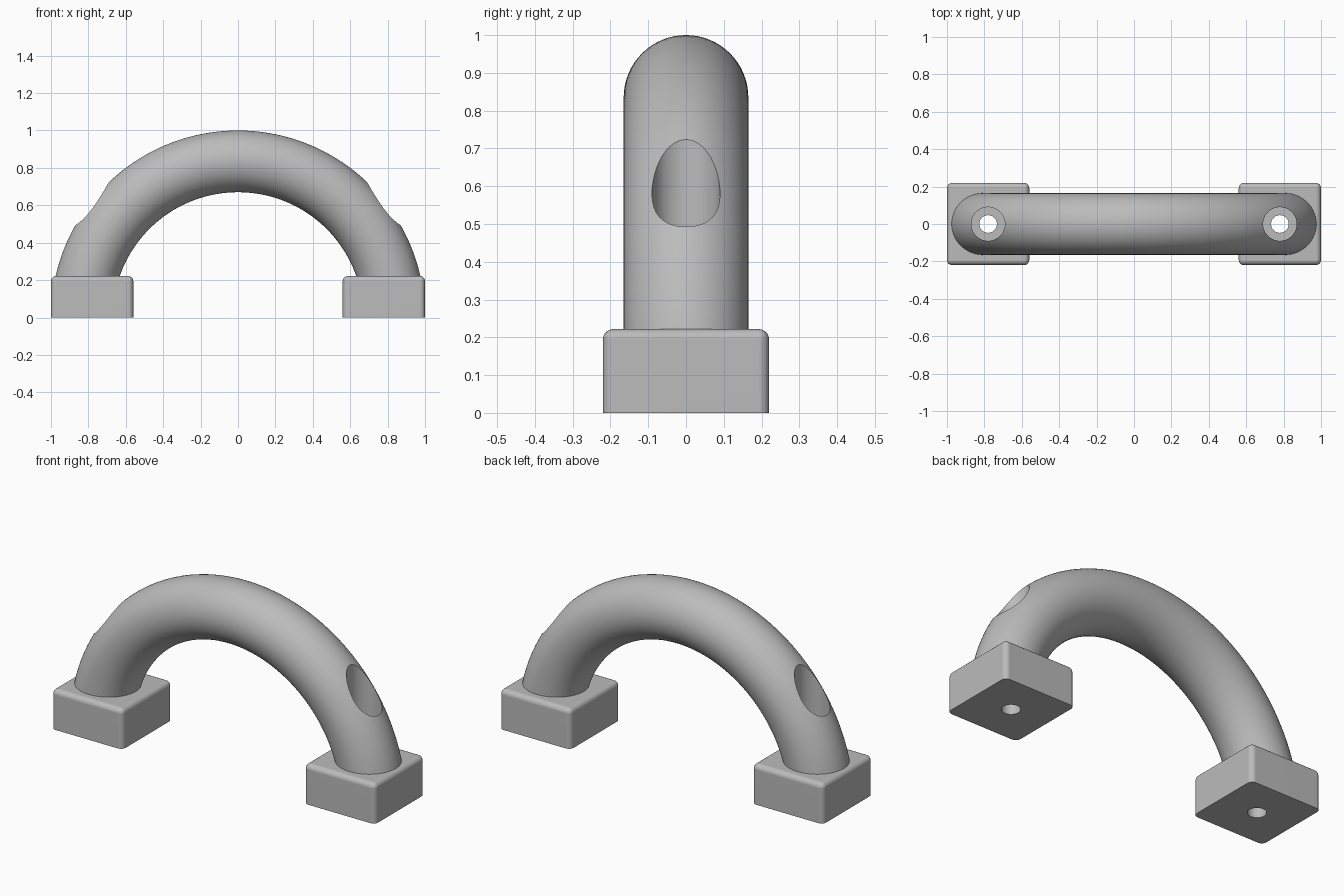
import bpy, bmesh, math
from mathutils import Vector

if "Cube" in bpy.data.objects:
    bpy.data.objects.remove(bpy.data.objects["Cube"], do_unlink=True)

ARC, TUBE = 0.835, 0.165          # handle centreline and tube radius
FOOT, FOOT_H, ROUND = 0.44, 0.222, 0.028
HOLE_X = 0.78

grey = bpy.data.materials.new("plain grey")
grey.use_nodes = True
colour = (0.5, 0.5, 0.5, 1)
grey.diffuse_color = colour
grey.node_tree.nodes["Principled BSDF"].inputs["Base Color"].default_value = colour


def make(name, bm):
    bmesh.ops.recalc_face_normals(bm, faces=bm.faces)
    mesh = bpy.data.meshes.new(name)
    bm.to_mesh(mesh)
    bm.free()
    mesh.materials.append(grey)
    ob = bpy.data.objects.new(name, mesh)
    bpy.context.collection.objects.link(ob)
    return ob


def cylinder(name, x, radius, low, high):
    bm = bmesh.new()
    bmesh.ops.create_cone(bm, cap_ends=True, segments=64, radius1=radius,
                          radius2=radius, depth=high - low)
    bmesh.ops.translate(bm, verts=bm.verts, vec=(x, 0, (low + high) / 2))
    ob = make(name, bm)
    ob.hide_render = True
    return ob


def make_handle():
    # Half ring: a circle spun about the y axis, trimmed flat inside the feet
    bm = bmesh.new()
    bmesh.ops.create_circle(bm, segments=64, radius=TUBE)
    bmesh.ops.translate(bm, verts=bm.verts, vec=(ARC, 0, 0))
    bmesh.ops.spin(bm, geom=bm.verts[:] + bm.edges[:], cent=(0, 0, 0),
                   axis=(0, -1, 0), angle=math.pi, steps=96)
    cut = bmesh.ops.bisect_plane(bm, geom=bm.verts[:] + bm.edges[:] + bm.faces[:],
                                 plane_co=(0, 0, FOOT_H - 0.01), plane_no=(0, 0, 1),
                                 clear_inner=True)
    rim = [e for e in cut["geom_cut"] if isinstance(e, bmesh.types.BMEdge)]
    bmesh.ops.holes_fill(bm, edges=rim, sides=0)
    return make("handle", bm)


def make_foot(name, side):
    # Square block, rounded everywhere except around the base
    bm = bmesh.new()
    bmesh.ops.create_cube(bm, size=1)
    bmesh.ops.scale(bm, verts=bm.verts, vec=(FOOT, FOOT, FOOT_H))
    bmesh.ops.translate(bm, verts=bm.verts,
                        vec=(side * (1 - FOOT / 2), 0, FOOT_H / 2))
    edges = [e for e in bm.edges if max(v.co.z for v in e.verts) > 0.01]
    bmesh.ops.bevel(bm, geom=edges, offset=ROUND, segments=5, profile=0.5,
                    affect='EDGES')
    return make(name, bm)


handle = make_handle()
feet = [make_foot("left_foot", 1), make_foot("right_foot", -1)]

# Counterbored screw holes through both ends
cutters = []
for side in (1, -1):
    cutters.append(cylinder("counterbore_cutter", side * HOLE_X, 0.09, 0.11, 1.2))
    cutters.append(cylinder("screw_hole_cutter", side * HOLE_X, 0.047, -0.1, 0.3))

for ob in [handle] + feet:
    for c in cutters:
        if ob is not handle and c.data.vertices[0].co.x * ob.data.vertices[0].co.x < 0:
            continue
        mod = ob.modifiers.new("hole", 'BOOLEAN')
        mod.operation = 'DIFFERENCE'
        mod.solver = 'EXACT'
        mod.object = c
    bpy.context.view_layer.update()
    graph = bpy.context.evaluated_depsgraph_get()
    mesh = bpy.data.meshes.new_from_object(ob.evaluated_get(graph))
    ob.modifiers.clear()
    ob.data = mesh

for c in cutters:
    bpy.data.objects.remove(c, do_unlink=True)

# Smooth shading with crisp hole rims and flat block faces
bpy.ops.object.select_all(action='DESELECT')
for ob in [handle] + feet:
    ob.select_set(True)
bpy.context.view_layer.objects.active = handle
bpy.ops.object.shade_smooth_by_angle(angle=math.radians(30))
for ob in feet:
    mod = ob.modifiers.new("flat_faces", 'WEIGHTED_NORMAL')
    mod.keep_sharp = True
